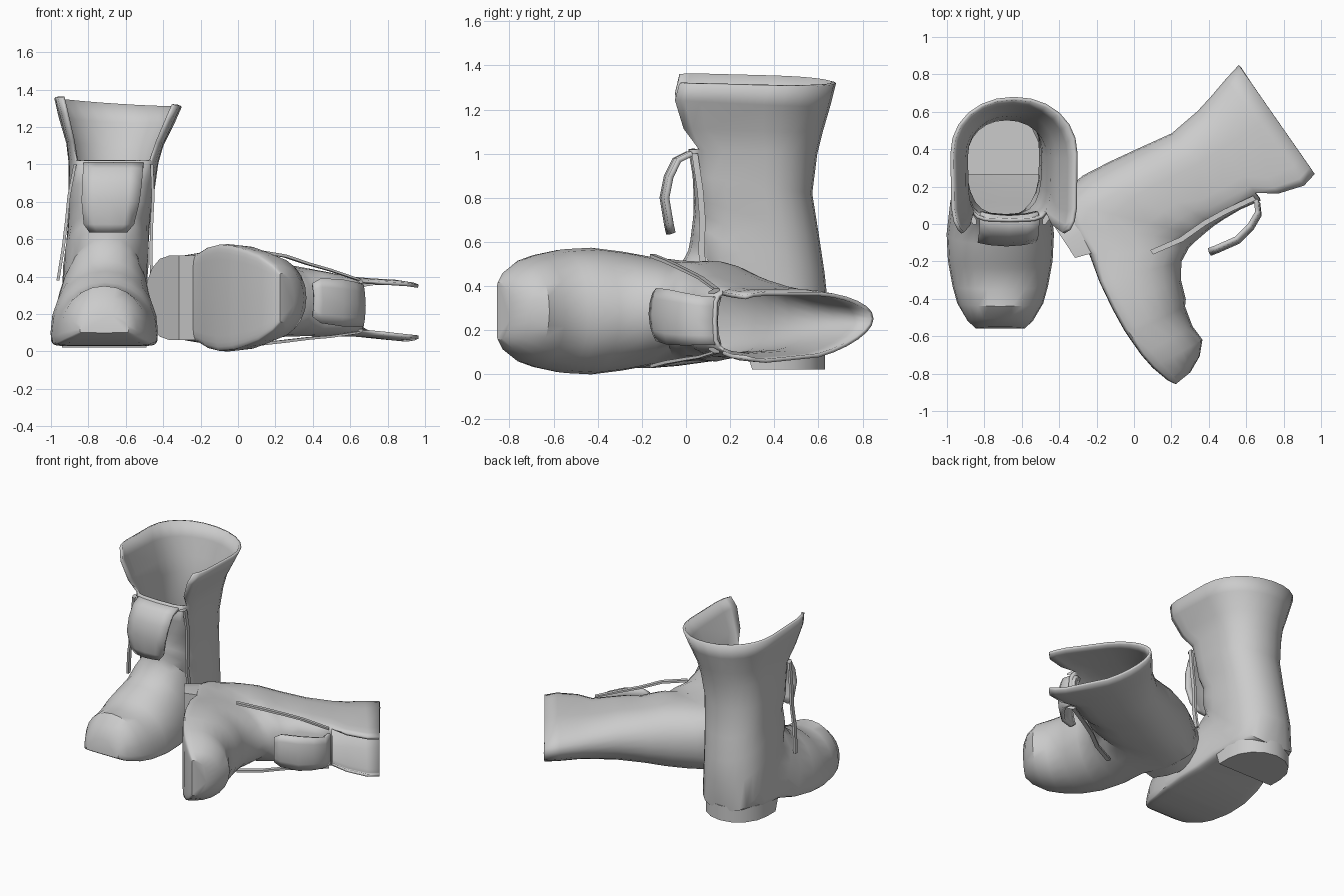
import bpy, bmesh, math
from mathutils import Vector

cube = bpy.data.objects.get("Cube")
if cube:
    bpy.data.objects.remove(cube, do_unlink=True)

leather = bpy.data.materials.new("grey_leather")
leather.use_nodes = True
leather.diffuse_color = (0.6, 0.6, 0.6, 1)
leather.node_tree.nodes["Principled BSDF"].inputs["Base Color"].default_value = (0.6, 0.6, 0.6, 1)

SIDES = 24
# Sections swept from toe to cuff: front y, z, back y, z, half width
SECTIONS = [
    (-.55, .20, -.56, .1, .13), (-.505, .29, -.52, .075, .175), (-.44, .35, -.42, .045, .23),
    (-.35, .345, -.33, .032, .255), (-.24, .37, -.2, .028, .278), (-.21, .395, -.17, .028, .281),
    (-.11, .43, -.04, .038, .287), (-.03, .485, .12, .06, .27), (.01, .56, .27, .095, .245),
    (.02, .61, .46, .1, .23), (.025, .65, .62, .1, .225), (.03, .69, .645, .3, .228),
    (.035, .74, .628, .46, .22), (.035, .8, .604, .62, .22), (.03, .9, .572, .82, .23),
    (.01, 1.02, .595, 1.0, .24), (-.055, 1.12, .62, 1.1, .26),
    (-.1, 1.26, .655, 1.22, .31), (-.08, 1.34, .68, 1.32, .34)]
CUFF = 15      # section where the front opens
SOLE_END = 10  # section where the sole turns into the heel


def mix(a, b, t):
    return a + (b - a) * min(max(t, 0), 1)


def standing(x, y, z):
    tilt = mix(0, .07, (z - 1) / .34) * x
    return Vector((x - .715 + mix(0, .075, z - .35), y, z - tilt))


# The fallen boot is a mirrored one on its side, with a flattened shaft
forward, up = Vector((.55, -.835, 0)), Vector((.835, .55, 0))


def fallen(x, y, z):
    t = (z - .5) / .85
    rear = mix(0, 1, (y - .25) / .43) * mix(0, 1, t)
    width = mix(1, .47, t) * (1 - .35 * rear)
    height = .287 + x * width + mix(0, -.075, t) + .04 * rear
    return Vector((.56, .85, height)) + forward * (.68 - y) + up * (z - 1.32)


def finish(name, bm, place, thickness=0):
    bmesh.ops.recalc_face_normals(bm, faces=bm.faces)
    for v in bm.verts:
        v.co = place(*v.co)
    if place is fallen:
        bmesh.ops.reverse_faces(bm, faces=bm.faces)
    mesh = bpy.data.meshes.new(name)
    bm.to_mesh(mesh)
    bm.free()
    mesh.materials.append(leather)
    obj = bpy.data.objects.new(name, mesh)
    bpy.context.collection.objects.link(obj)
    bpy.ops.object.select_all(action='DESELECT')
    obj.select_set(True)
    bpy.context.view_layer.objects.active = obj
    bpy.ops.object.shade_smooth_by_angle(angle=math.radians(40))
    if thickness:
        solid = obj.modifiers.new("thickness", 'SOLIDIFY')
        solid.thickness = thickness
        solid.offset = -1


def section(bm, index):
    """One closed cross-section, rounded at the front and squared at the sole."""
    fy, fz, by, bz, w = SECTIONS[index]
    foot = index < SOLE_END
    widest = .83 if index < 8 else (.7 if foot else .6)
    n_front = 2.1 if foot else (3 if index < 13 else 4.5 if index <= CUFF else 6)
    n_back = 8 if foot else (3 if index == SOLE_END else 2.1)
    front, back = Vector((0, fy, fz)), Vector((0, by, bz))
    centre = front.lerp(back, widest)
    ring = []
    for i in range(SIDES):
        a = math.tau * i / SIDES
        c, s = math.cos(a), math.sin(a)
        n, end = (n_front, front) if c > 0 else (n_back, back)
        p = centre.lerp(end, abs(c) ** (2 / n))
        p.x = math.copysign(w * abs(s) ** (2 / n), s)
        ring.append(bm.verts.new(p))
    return ring


def build_upper(label, place):
    bm = bmesh.new()
    rings = [section(bm, i) for i in range(len(SECTIONS))]
    bm.faces.new(rings[0])
    gap = SIDES // 8
    for k in range(len(rings) - 1):
        for i in range(SIDES):
            if k >= CUFF and (i < gap or i >= SIDES - gap):
                continue
            j = (i + 1) % SIDES
            bm.faces.new((rings[k][i], rings[k][j], rings[k + 1][j], rings[k + 1][i]))
    loose = [v for v in bm.verts if not v.link_faces]
    bmesh.ops.delete(bm, geom=loose, context='VERTS')
    finish(label + "_boot_upper", bm, place, thickness=.018)


def build_heel(label, place):
    # Bottom outline, then the same outline slightly wider against the sole
    outline = [(.225, .3), (-.225, .3)]
    for i in range(9):
        a = math.pi * (1 - i / 8)
        outline.append((.225 * math.cos(a), .4 + .23 * math.sin(a)))
    bm = bmesh.new()
    face = bm.faces.new([bm.verts.new((x, y, .022)) for x, y in outline])
    top = bmesh.ops.extrude_face_region(bm, geom=[face])["geom"]
    for v in top:
        if isinstance(v, bmesh.types.BMVert):
            v.co.z = .13
            if v.co.y < .35:
                v.co.y -= .035
    finish(label + "_boot_heel", bm, place)


def build_tongue(label, place):
    path = [(.05, .94, .15), (.045, 1.0, .155), (0, 1.01, .16), (-.06, .98, .16),
            (-.1, .9, .16), (-.12, .8, .155), (-.1, .68, .135), (-.09, .635, .1)]
    bm = bmesh.new()
    rows = []
    for y, z, w in path:
        rows.append([bm.verts.new((w * t, y + .02 * t * t, z)) for t in (-1, -.6, 0, .6, 1)])
    for a, b in zip(rows, rows[1:]):
        for i in range(4):
            bm.faces.new((a[i], a[i + 1], b[i + 1], b[i]))
    finish(label + "_boot_tongue", bm, place, thickness=.025)


def build_lace(label, place, side):
    path = [(.185, .01, 1.0), (.205, .04, 1.0), (.225, .065, .83), (.228, .075, .7),
            (.235, .07, .55), (.25, .1, .38)]
    bm = bmesh.new()
    rings = []
    for x, y, z in path:
        rings.append([bm.verts.new((side * (x + dx), y + dy, z))
                      for dx, dy in ((-.008, -.014), (.008, -.014), (.008, .014), (-.008, .014))])
    for a, b in zip(rings, rings[1:]):
        for i in range(4):
            j = (i + 1) % 4
            bm.faces.new((a[i], a[j], b[j], b[i]))
    bm.faces.new(rings[0])
    bm.faces.new(rings[-1])
    finish(label + "_boot_lace_" + ("left" if side > 0 else "right"), bm, place)


for label, place in (("standing", standing), ("fallen", fallen)):
    build_upper(label, place)
    build_heel(label, place)
    build_tongue(label, place)
    for side in (-1, 1):
        build_lace(label, place, side)
